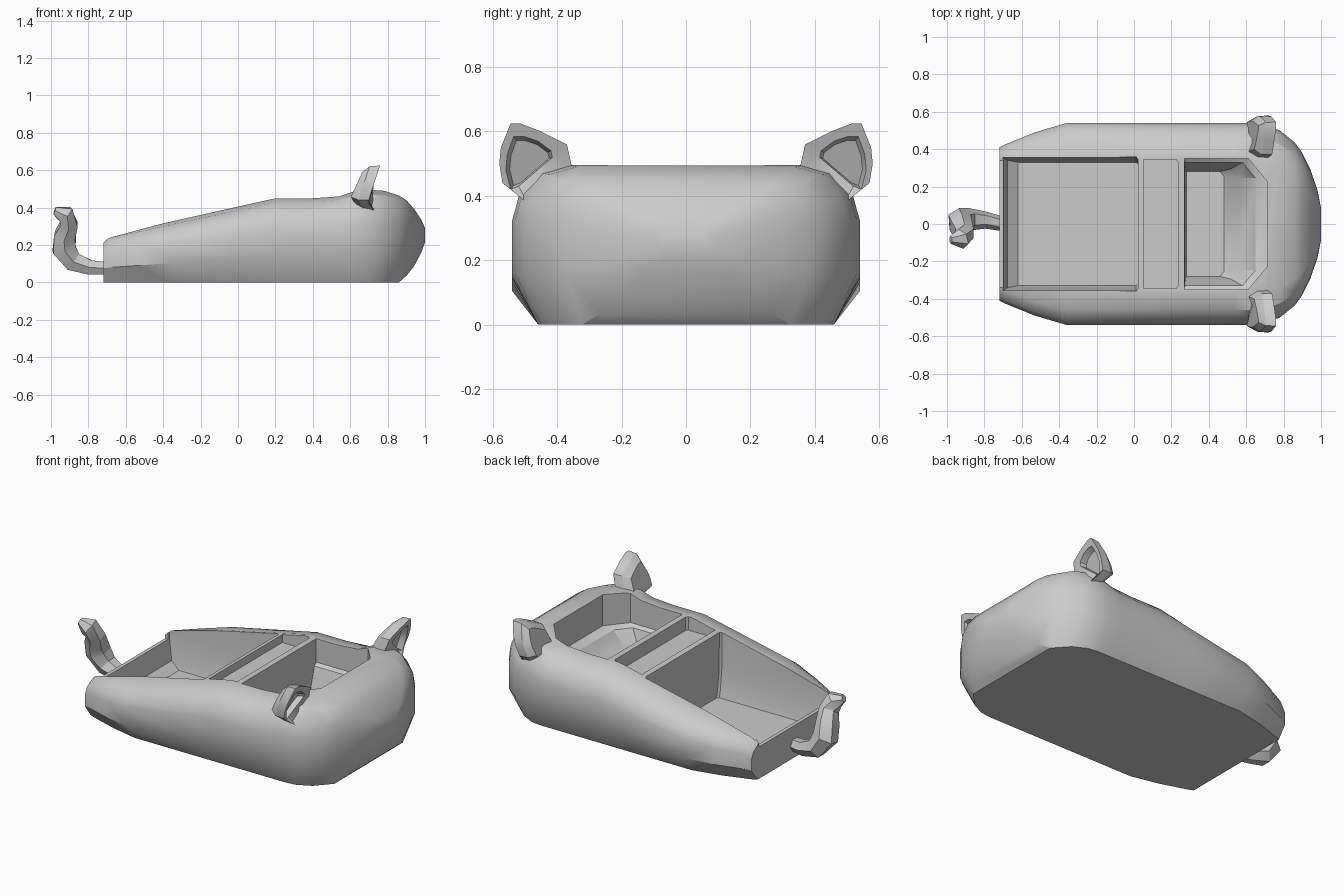
import bpy, bmesh, math
from mathutils import Vector

if "Cube" in bpy.data.objects:
    bpy.data.objects.remove(bpy.data.objects["Cube"])


def finish(name, bm, smooth=None):
    bmesh.ops.recalc_face_normals(bm, faces=bm.faces)
    me = bpy.data.meshes.new(name)
    bm.to_mesh(me)
    bm.free()
    ob = bpy.data.objects.new(name, me)
    bpy.context.collection.objects.link(ob)
    if smooth:
        shade(ob, smooth)
    return ob


def shade(ob, angle):
    bpy.ops.object.select_all(action='DESELECT')
    ob.select_set(True)
    bpy.context.view_layer.objects.active = ob
    bpy.ops.object.shade_smooth_by_angle(angle=math.radians(angle))


def loft(rings):
    """Closed mesh through equal-length rings, capped at both ends."""
    bm = bmesh.new()
    loops = [[bm.verts.new(p) for p in r] for r in rings]
    n = len(loops[0])
    for a, b in zip(loops, loops[1:]):
        for i in range(n):
            j = (i + 1) % n
            bm.faces.new((a[i], a[j], b[j], b[i]))
    bm.faces.new(loops[0])
    bm.faces.new(loops[-1])
    return bm


# Body: one rounded cross-section lofted along x (x, half width, bottom, top, base ratio)
stations = [(-.72, .41, 0, .22, .87), (-.69, .425, 0, .25, .87),
            (-.53, .49, 0, .285, .86), (-.36, .54, 0, .325, .85),
            (.02, .54, 0, .41, .85), (.2, .54, 0, .45, .85),
            (.4, .54, 0, .45, .85), (.54, .54, 0, .46, .85),
            (.63, .54, 0, .49, .85), (.70, .53, 0, .495, .85),
            (.78, .50, 0, .49, .82), (.86, .435, 0, .465, .74),
            (.90, .38, .035, .44, .70), (.94, .30, .085, .395, .68),
            (.98, .185, .16, .335, .66), (1.0, .085, .215, .29, .66)]


def body_ring(x, w, zb, zt, base):
    half = [(base, 0), (1, .32), (1, .66), (.96, .82), (.85, .95), (.68, 1)]
    full = half + [(-y, z) for y, z in reversed(half)]
    return [(x, w * y, zb + (zt - zb) * z) for y, z in full]


bm = loft([body_ring(*s) for s in stations])
bmesh.ops.triangulate(bm, faces=bm.faces)
body = finish("body", bm)


def cut(name, bm):
    """Subtract a closed cutter from the body, trying a second solver if one fails."""
    bmesh.ops.triangulate(bm, faces=bm.faces)
    cutter = finish(name, bm)
    cutter.hide_render = True
    before = body.data.copy()
    for solver in ('MANIFOLD', 'EXACT', 'FLOAT'):
        mod = body.modifiers.new(name, 'BOOLEAN')
        mod.operation = 'DIFFERENCE'
        mod.solver = solver
        mod.object = cutter
        bpy.context.view_layer.objects.active = body
        bpy.ops.object.modifier_apply(modifier=mod.name)
        if len(body.data.polygons) > len(before.polygons) // 2:
            break
        body.data = before.copy()
    bpy.data.objects.remove(cutter)


def layers(*levels):
    """Stacked rectangles: (z, x0, x1, half y, chamfer at the x1 end)."""
    return loft([[(x0, -y, z), (x1 - c, -y, z), (x1, -y + 1.2 * c, z),
                  (x1, y - 1.2 * c, z), (x1 - c, y, z), (x0, y, z)]
                 for z, x0, x1, y, c in levels])


# Rear bed, lowered rear rim, shallow slot and front bowl
cut("bed_cutter", layers((.7, -.70, .022, .36, .01), (.2, -.70, .022, .355, .01),
                         (.07, -.675, .022, .34, .01), (.03, -.62, .022, .33, .01)))
cut("rim_cutter", layers((.71, -.8, -.65, .34, .01), (.19, -.8, -.65, .34, .01)))
cut("slot_cutter", layers((.7, .05, .235, .345, .01), (.37, .05, .235, .345, .01)))
cut("bowl_cutter", layers((.7, .27, .71, .35, .10), (.31, .27, .71, .35, .10),
                          (.295, .272, .65, .33, .07), (.19, .275, .56, .295, .04),
                          (.13, .28, .48, .28, .02)))
shade(body, 32)

# Ears: thick cups leaning forward
outline = [(.35, .47), (.37, .56), (.45, .60), (.515, .625), (.545, .625),
           (.575, .55), (.58, .50), (.57, .44), (.49, .375), (.435, .40)]
inner = [(.415, .52), (.42, .54), (.46, .57), (.505, .585), (.535, .585),
         (.555, .53), (.56, .48), (.545, .42), (.52, .43), (.45, .49)]


def ear(side, name):
    def ring(pts, dx, k=1.0):
        return [(.695 + max(z - .43, 0) * .33 + max(.43 - z, 0) * .7 + dx,
                 side * (.48 + (y - .48) * k), .5 + (z - .5) * k)
                for y, z in pts]
    finish(name, loft([ring(outline, -.095, .72), ring(outline, -.055, .97),
                       ring(outline, 0), ring(inner, 0),
                       ring(inner, -.035, .85)]), 25)


ear(1, "left_ear")
ear(-1, "right_ear")

# Tail: six-sided tube curling up behind
path = [(-.70, 0, .075, .038), (-.79, .02, .08, .045), (-.88, .025, .11, .06),
        (-.93, .015, .18, .072), (-.925, -.01, .25, .066), (-.905, -.05, .31, .055),
        (-.925, -.08, .365, .055), (-.98, -.085, .385, .022)]
pts = [Vector(p[:3]) for p in path]
rings = []
for i, p in enumerate(pts):
    t = (pts[min(i + 1, len(pts) - 1)] - pts[max(i - 1, 0)]).normalized()
    u = Vector((0, 1, 0))
    u = (u - t * u.dot(t)).normalized()
    v = t.cross(u)
    rings.append([p + path[i][3] * (u * math.cos(a) + v * math.sin(a))
                  for a in (k * math.pi / 3 for k in range(6))])
finish("tail", loft(rings), 25)
